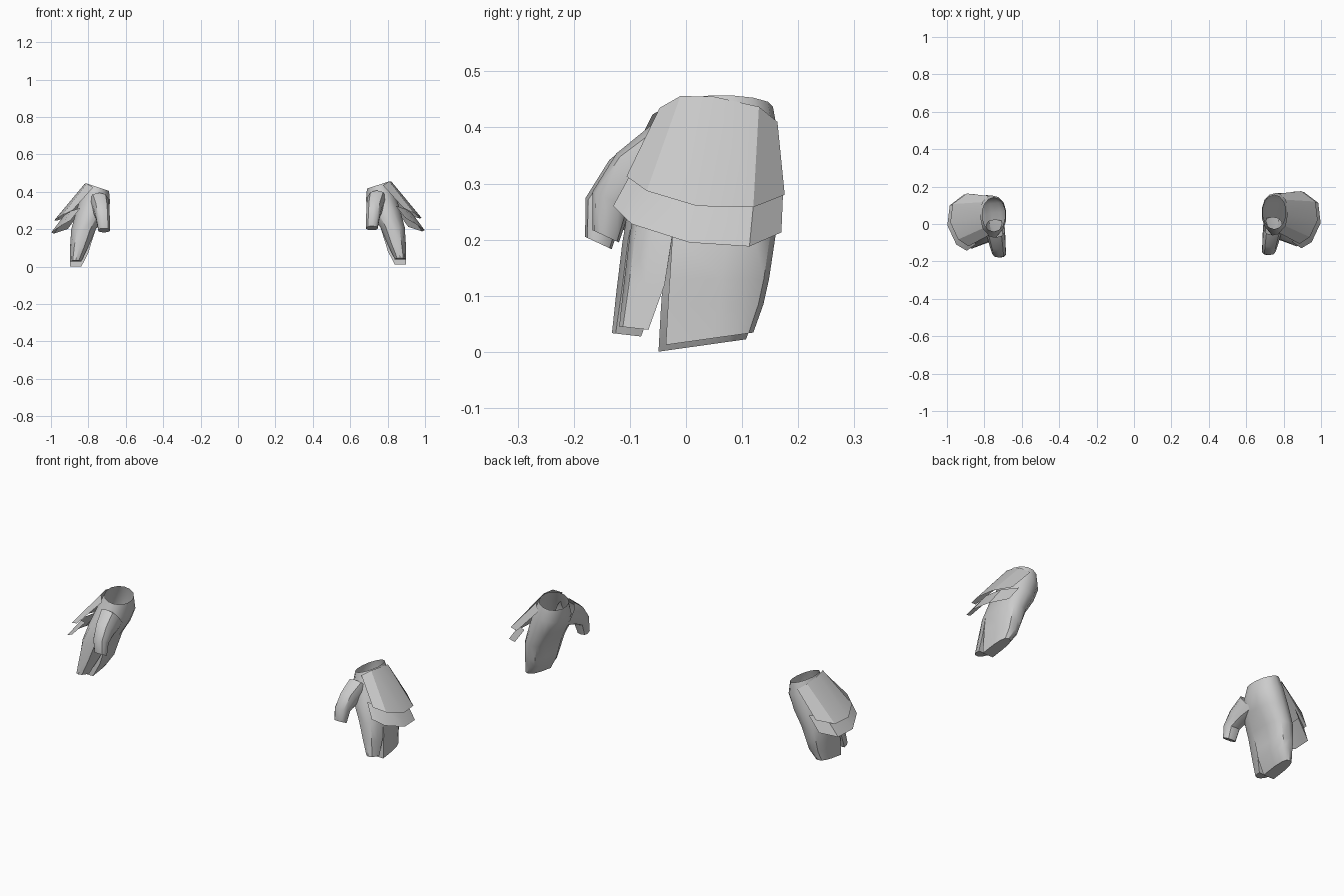
import bpy, bmesh
from math import sin, cos, pi, radians
from mathutils import Vector

if "Cube" in bpy.data.objects:
    bpy.data.objects.remove(bpy.data.objects["Cube"])


def finish(bm, name, angle, thickness=0):
    """Make the right-hand object, then its mirrored, slightly shifted twin."""
    if thickness:
        bmesh.ops.solidify(bm, geom=bm.faces[:], thickness=thickness)
    bmesh.ops.recalc_face_normals(bm, faces=bm.faces[:])
    for side in ("right", "left"):
        if side == "left":
            for v in bm.verts:
                v.co = (-v.co.x, v.co.y - 0.013, v.co.z - 0.012)
            bmesh.ops.reverse_faces(bm, faces=bm.faces[:])
        me = bpy.data.meshes.new(side + "_" + name)
        bm.to_mesh(me)
        ob = bpy.data.objects.new(side + "_" + name, me)
        bpy.context.collection.objects.link(ob)
        bpy.ops.object.select_all(action='DESELECT')
        ob.select_set(True)
        bpy.context.view_layer.objects.active = ob
        bpy.ops.object.shade_smooth_by_angle(angle=radians(angle))
    bm.free()


def skin(bm, a, b):
    n = len(a)
    for i in range(n):
        bm.faces.new((a[i], a[(i + 1) % n], b[(i + 1) % n], b[i]))


def spow(v, e):
    return abs(v) ** e * (1 if v >= 0 else -1)


N = 14


def palm_ring(bm, x0, x1, y0, y1, z, tilt, power):
    """Rounded section; index 0 faces the front."""
    out = []
    for k in range(N):
        t = 2 * pi * k / N
        sx, sy = spow(sin(t), 2 / power), -spow(cos(t), 2 / power)
        dx = sx * (x1 - x0) / 2
        out.append(bm.verts.new(((x0 + x1) / 2 + dx,
                                 (y0 + y1) / 2 + sy * (y1 - y0) / 2,
                                 z + tilt * dx)))
    return out


def extend(bm, loop, x0, x1, y0, y1, z, tilt=0):
    """Extrude a loop into a new bounding box."""
    xs, ys = [v.co.x for v in loop], [v.co.y for v in loop]
    new = []
    for v in loop:
        u = (v.co.x - min(xs)) / (max(xs) - min(xs))
        w = (v.co.y - min(ys)) / (max(ys) - min(ys))
        new.append(bm.verts.new((x0 + u * (x1 - x0), y0 + w * (y1 - y0),
                                 z + tilt * (w - 0.25))))
    skin(bm, loop, new)
    return new


# Glove body, open at the wrist, splitting into forefinger and mitten
bm = bmesh.new()
rings = [palm_ring(bm, *r) for r in (
    (.688, .812, -.028, .155, .437, .33, 2.0),
    (.682, .838, -.050, .166, .375, .30, 2.2),
    (.710, .868, -.085, .167, .295, .12, 2.4),
    (.760, .893, -.100, .160, .210, .00, 2.7))]
for a, b in zip(rings, rings[1:]):
    skin(bm, a, b)
last = rings[-1]
for k in (3, N - 3):
    last[k].co.y = -.024
mid = bm.verts.new((.826, -.024, .208))
front = last[N - 3:] + last[:4] + [mid]
back = last[3:N - 2] + [mid]
for loop, steps in (
        (front, ((.800, .897, -.111, -.038, .12, 0), (.838, .897, -.119, -.067, .044, -.006))),
        (back, ((.787, .897, -.029, .148, .13, 0), (.800, .897, -.032, .138, .085, 0),
                (.838, .899, -.036, .120, .018, .022)))):
    for s in steps:
        loop = extend(bm, loop, *s)
    bm.faces.new(loop)
finish(bm, "glove_body", 40)

# Thumb, bending forward and down
bm = bmesh.new()
prev = None
for x, y, z, rx, rv, a in ((.742, -.01, .350, .052, .075, 50),
                           (.730, -.085, .315, .045, .055, 45),
                           (.722, -.133, .270, .038, .037, 25),
                           (.716, -.143, .206, .032, .026, 25)):
    a = radians(a)
    ring = []
    for k in range(10):
        t = 2 * pi * k / 10
        u, w = spow(sin(t), .8), spow(cos(t), .8)
        ring.append(bm.verts.new((x + rx * u, y - rv * w * cos(a), z + rv * w * sin(a))))
    if prev:
        skin(bm, prev, ring)
    prev = ring
bm.faces.new(prev)
finish(bm, "thumb", 40)

# Folded plates over the back of the hand
top = [(.775, -.047, .435), (.808, -.01, .456), (.82, .05, .455), (.81, .13, .437), (.775, .163, .41)]
low = [(.885, -.106, .313), (.94, -.07, .287), (.982, .02, .26), (.97, .12, .258), (.895, .176, .28)]
tip = [(.895, -.13, .26), (.95, -.097, .228), (.998, .006, .195), (.985, .113, .188), (.91, .17, .213)]
inset = Vector((-.02, 0, -.012))
under = [Vector(a).lerp(Vector(b), .8) + inset for a, b in zip(top, low)]


def plate(name, upper, lower):
    bm = bmesh.new()
    a = [bm.verts.new(p) for p in upper]
    b = [bm.verts.new(p) for p in lower]
    for i in range(len(a) - 1):
        bm.faces.new((a[i], b[i], b[i + 1], a[i + 1]))
    finish(bm, name, 20, .008)


plate("upper_plate", top, low)
plate("lower_plate", under, tip)
